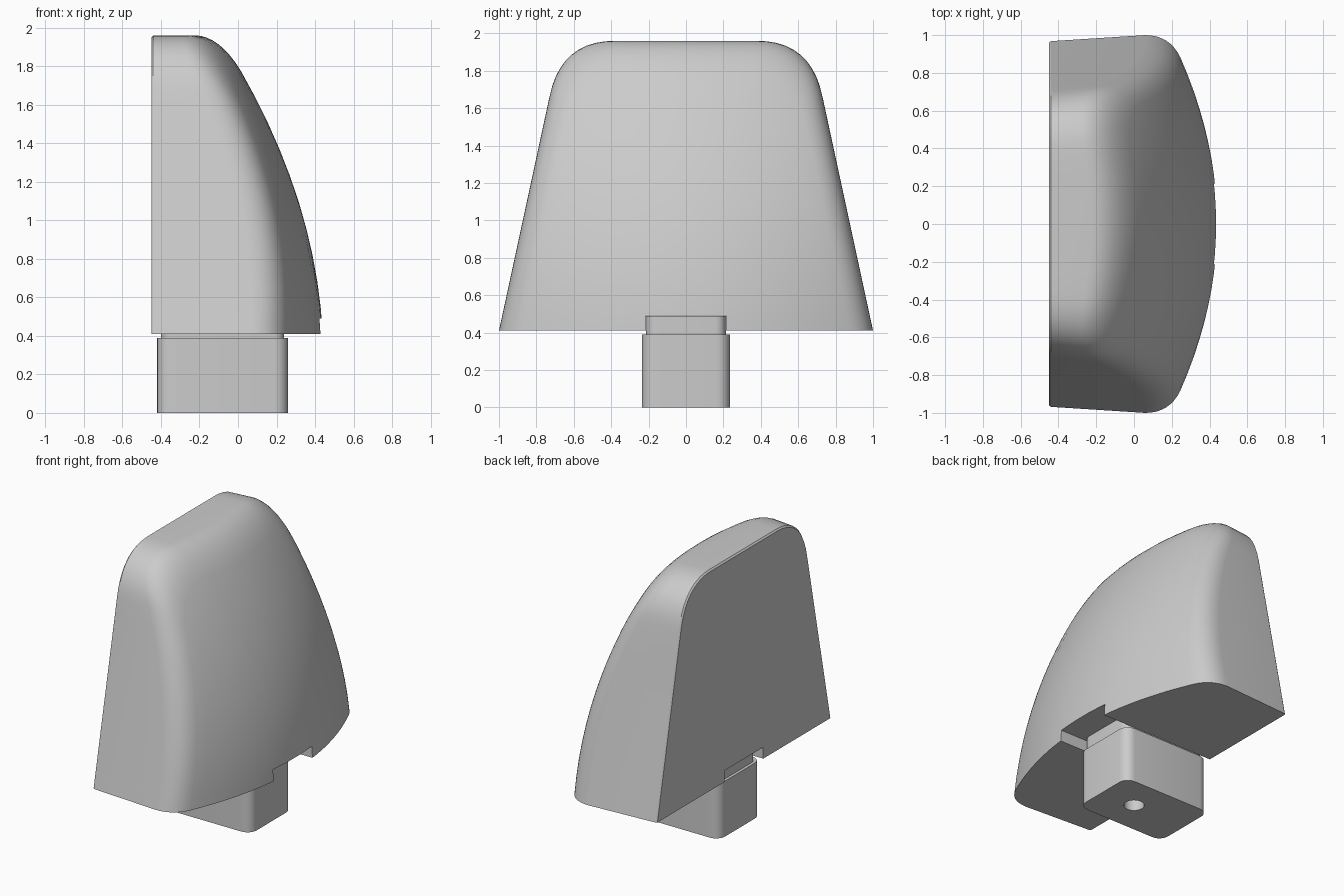
import bpy, bmesh, math

if "Cube" in bpy.data.objects:
    bpy.data.objects.remove(bpy.data.objects["Cube"])

grey = bpy.data.materials.new("plain grey")
grey.diffuse_color = (0.6, 0.6, 0.6, 1)
grey.use_nodes = True
grey.node_tree.nodes["Principled BSDF"].inputs["Base Color"].default_value = grey.diffuse_color


def make(name, bm, angle=30):
    bmesh.ops.recalc_face_normals(bm, faces=bm.faces[:])
    me = bpy.data.meshes.new(name)
    bm.to_mesh(me)
    bm.free()
    ob = bpy.data.objects.new(name, me)
    bpy.context.collection.objects.link(ob)
    me.materials.append(grey)
    return ob


def activate(ob):
    bpy.ops.object.select_all(action='DESELECT')
    ob.select_set(True)
    bpy.context.view_layer.objects.active = ob


def cut(ob, cutter):
    activate(ob)
    m = ob.modifiers.new("cut", 'BOOLEAN')
    m.operation, m.solver, m.object = 'DIFFERENCE', 'EXACT', cutter
    bpy.ops.object.modifier_apply(modifier=m.name)
    bpy.data.objects.remove(cutter)


def smooth(ob):
    activate(ob)
    bpy.ops.object.shade_smooth_by_angle(angle=math.radians(30))


def rounded_block(name, x0, x1, hy, z0, z1, r, n=6):
    bm = bmesh.new()
    pts = []
    corners = [(x1 - r, hy - r), (x0 + r, hy - r), (x0 + r, r - hy), (x1 - r, r - hy)]
    for k, (cx, cy) in enumerate(corners):
        for i in range(n + 1):
            a = math.pi / 2 * (k + i / n)
            pts.append((cx + r * math.cos(a), cy + r * math.sin(a)))
    base = bm.faces.new([bm.verts.new((x, y, z0)) for x, y in pts])
    ext = bmesh.ops.extrude_face_region(bm, geom=[base], use_keep_orig=True)
    for v in ext["geom"]:
        if isinstance(v, bmesh.types.BMVert):
            v.co.z = z1
    return make(name, bm)


# Body: arched outline lofted from the flat back to the domed front
Z0 = 0.41
half = [(1 - 0.27 * i / 10, Z0 + 1.25 * i / 10) for i in range(10)]
for i in range(11):
    t = i / 10
    half.append(((1-t)**2 * 0.73 + 2*t*(1-t) * 0.67 + t*t * 0.38,
                 (1-t)**2 * 1.66 + 2*t*(1-t) * 1.96 + t*t * 1.96))
half += [(0.25, 1.96), (0.12, 1.96)]
arch = half + [(0, 1.96)] + [(-y, z) for y, z in reversed(half)]


def front(y, z, s):
    u = (z - Z0) * s
    return 0.44 - 0.052 * u - 0.19 * u * u - 0.25 * (y * s) ** 2


bm = bmesh.new()
rings = []


def ring(fn):
    rings.append([bm.verts.new(fn(y, z)) for y, z in arch])


def scaled(x, y, z, s):
    return (x, y * s, Z0 + (z - Z0) * s)


ring(lambda y, z: scaled(-0.45, y * 0.967, z, 0.993))
ring(lambda y, z: scaled(-0.44, y * 0.968, z, 1))
T, S2, N = 0.13, 0.88, 8
for k in range(N + 1):          # rounded edge between wall and dome
    t = k / N
    s = 1 - t * t * (1 - S2)
    ring(lambda y, z: scaled((1-t)**2 * (front(y, z, 1) - T) + 2*t*(1-t) * front(y, z, 1)
                             + t*t * front(y, z, S2), y, z, s))
for k in range(1, 10):          # domed front
    s = S2 * (1 - k / 10)
    ring(lambda y, z: scaled(front(y, z, s), y, z, s))
tip = bm.verts.new((0.44, 0, Z0))
for a, b in zip(rings, rings[1:]):
    for i in range(len(arch) - 1):
        bm.faces.new((a[i], a[i+1], b[i+1], b[i]))
for i in range(len(arch) - 1):
    bm.faces.new((rings[-1][i], rings[-1][i+1], tip))
bm.faces.new(rings[0])
bm.faces.new([r[0] for r in rings] + [tip] + [r[-1] for r in reversed(rings)])
body = make("body", bm)

# Slot across the underside of the body
cut(body, rounded_block("slot_cutter", -1, 1, 0.215, 0.2, 0.49, 0.001, 1))
smooth(body)

# Stem with a screw hole, and the narrower neck seated in the slot
stem = rounded_block("stem", -0.42, 0.26, 0.235, 0, 0.39, 0.07)
bm = bmesh.new()
bmesh.ops.create_cone(bm, cap_ends=True, segments=32, radius1=0.065, radius2=0.065, depth=0.7)
cut(stem, make("hole_cutter", bm))
smooth(stem)
neck = rounded_block("neck", -0.40, 0.24, 0.213, 0.385, 0.489, 0.055)
smooth(neck)
